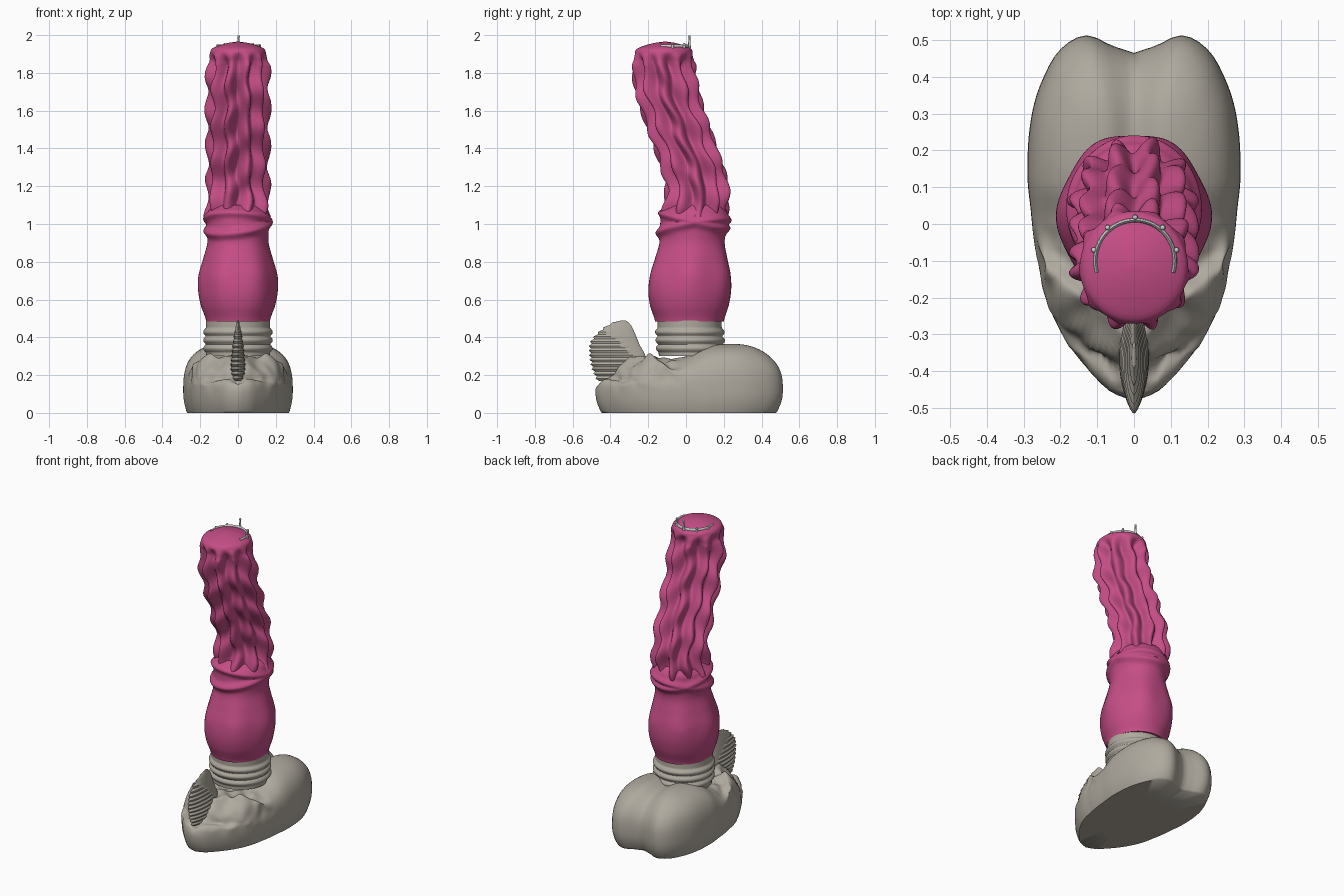
import bpy, math
from math import sin, cos, pi, exp, atan2, hypot
from mathutils import Vector, noise

if "Cube" in bpy.data.objects:
    bpy.data.objects.remove(bpy.data.objects["Cube"])


def material(name, col):
    m = bpy.data.materials.new(name)
    m.diffuse_color = (*col, 1)
    m.use_nodes = True
    m.node_tree.nodes["Principled BSDF"].inputs["Base Color"].default_value = m.diffuse_color
    return m


PINK = material("pink", (0.56, 0.075, 0.24))
STONE = material("warm_grey", (0.43, 0.40, 0.345))
PALE = material("pale", (0.85, 0.88, 0.88))


def curve(table, t):
    """Smooth interpolation through (key, value) pairs."""
    n = len(table)
    if t <= table[0][0]:
        return table[0][1]
    if t >= table[-1][0]:
        return table[-1][1]
    i = max(j for j in range(n - 1) if table[j][0] <= t)

    def slope(j):
        a, b = table[max(j - 1, 0)], table[min(j + 1, n - 1)]
        return (b[1] - a[1]) / (b[0] - a[0])
    (x0, y0), (x1, y1) = table[i], table[i + 1]
    h = x1 - x0
    u = (t - x0) / h
    return ((2*u**3 - 3*u**2 + 1) * y0 + (u**3 - 2*u**2 + u) * h * slope(i)
            + (3*u**2 - 2*u**3) * y1 + (u**3 - u**2) * h * slope(i + 1))


def finish(ob, mat, angle=40):
    ob.data.materials.append(mat)
    bpy.ops.object.select_all(action='DESELECT')
    ob.select_set(True)
    bpy.context.view_layer.objects.active = ob
    bpy.ops.object.shade_smooth_by_angle(angle=math.radians(angle))


def loft(name, rows, mat, angle=40):
    """Skin closed rings of points, capping both ends."""
    n = len(rows[0])
    verts = [p for r in rows for p in r]
    faces = [(i*n + j, i*n + (j+1) % n, (i+1)*n + (j+1) % n, (i+1)*n + j)
             for i in range(len(rows) - 1) for j in range(n)]
    faces += [tuple(range(n))[::-1], tuple(range(len(verts) - n, len(verts)))]
    me = bpy.data.meshes.new(name)
    me.from_pydata(verts, [], faces)
    ob = bpy.data.objects.new(name, me)
    bpy.context.collection.objects.link(ob)
    finish(ob, mat, angle)


def turned(name, z0, z1, steps, radius, mat, sides=96, stretch=1.0):
    """Stack of rings following the bent axis; radius(z, angle)."""
    rows = []
    for i in range(steps + 1):
        z = z0 + (z1 - z0) * i / steps
        rows.append([(radius(z, a) * cos(a), curve(AXIS, z) + radius(z, a) * sin(a) * stretch, z)
                     for a in (2*pi*j/sides for j in range(sides))])
    loft(name, rows, mat, 70)


AXIS = [(0.28, 0.027), (0.5, 0.018), (0.65, 0.02), (0.95, 0.035), (1.05, 0.045), (1.2, 0.058),
        (1.4, 0.0), (1.6, -0.07), (1.75, -0.108), (1.9, -0.118), (1.97, -0.11)]

# ribbed grey collar
turned("collar", 0.30, 0.49, 40,
       lambda z, a: 0.170 + (0.014 * abs(sin(pi * (z - 0.32) / 0.043)) if 0.32 < z < 0.449 else 0), STONE)

# smooth bulb with crossing bands on top
BULB = [(0.46, 0.165), (0.5, 0.172), (0.57, 0.195), (0.65, 0.207), (0.73, 0.203), (0.82, 0.18),
        (0.9, 0.161), (0.97, 0.162), (1.04, 0.163), (1.07, 0.155), (1.1, 0.125)]


def bulb_radius(z, a):
    band = max(exp(-((z - c - s * sin(a + o)) / 0.024) ** 2)
               for c, s, o in ((0.985, 0.04, 0.6), (1.02, -0.045, 0.2)))
    lobes = 0.006 * cos(6 * a) * max(0, 1 - abs(z - 0.72) / 0.22)
    return curve(BULB, z) + 0.021 * band + lobes


turned("bulb", 0.485, 1.1, 90, bulb_radius, PINK, stretch=1.08)

# fluted bent shaft with domed tip
SHAFT = [(1.04, 0.150), (1.15, 0.144), (1.3, 0.142), (1.6, 0.144), (1.8, 0.144), (1.86, 0.14), (1.89, 0.147),
         (1.91, 0.147), (1.93, 0.135), (1.947, 0.095), (1.957, 0.06), (1.963, 0.03), (1.966, 0.003)]


def shaft_radius(z, a):
    fade = min(1, max(0, (1.91 - z) / 0.07))
    phase = a + 0.045 * sin(2*pi*z/0.23 + 2 * sin(a)) + 0.28 * (z - 1.5) * cos(a)
    flute = cos(5 * phase) ** 2 - 0.5
    wave = 0.011 * sin(2*pi*z/0.195 + 3 * sin(2 * a))
    return curve(SHAFT, z) + fade * (0.046 * flute + wave)


turned("fluted_shaft", 1.04, 1.966, 150, shaft_radius, PINK, sides=140, stretch=1.04)

# two-lobed base
OUTLINE = [(0, .465), (.06, .485), (.13, .513), (.2, .475), (.25, .39), (.285, .25), (.29, .15), (.28, .03),
           (.262, -.1), (.24, -.2), (.195, -.3), (.12, -.4), (.065, -.455), (0, -.48)]
POLAR = [(atan2(x, y), hypot(x, y)) for x, y in OUTLINE]
HEIGHT = [(-0.48, .22), (-0.38, .24), (-0.3, .285), (-0.2, .30), (-0.1, .285), (0, .30), (0.1, .352),
          (0.2, .372), (0.35, .385), (0.5, .37)]


def base_point(a, f, g):
    t = a if a <= pi else 2*pi - a
    r = curve(POLAR, t) * f
    x, y = r * sin(a), r * cos(a)
    mid = 0.11
    if g < 0:
        return (x, y, mid * (1 + g))
    h = curve(HEIGHT, y)
    if y > 0:
        h -= 0.03 * exp(-(x / 0.05) ** 2) * min(1, y / 0.2)
    z = mid + (h - mid) * g
    # wrinkled folds across the front
    front = min(1, max(0, (0.0 - y) / 0.12)) * min(1, g * 2)
    line = (abs(x) * 0.23 - (y + 0.33) * 0.26) / 0.347
    fold = 0.024 * exp(-(line / 0.035) ** 2) - 0.022 * exp(-((line - 0.075) / 0.03) ** 2)
    p = Vector((abs(x) * 14, y * 14, z * 14))
    z += front * (fold + 0.032 * noise.noise(p))
    s = 1 + front * 0.09 * noise.noise(p * 1.1 + Vector((5, 3, 1)))
    return (x * s, y * s, z)


profile = [(0.5, -1), (0.93, -1), (0.945, -0.9), (0.975, -0.6), (0.993, -0.3)]
for i in range(33):
    q = pi / 2 * i / 33
    profile.append((cos(q) ** (2/3), sin(q) ** (2/3)))
profile += [(0.09, 1), (0.04, 1)]
loft("lobed_base", [[base_point(2*pi*j/128, f, g) for j in range(128)] for f, g in profile], STONE, 60)

# corrugated upright fin: lens-shaped slices
FRONT = [(0.17, -0.465), (0.25, -0.495), (0.37, -0.502), (0.43, -0.455), (0.47, -0.40), (0.49, -0.345)]
BACK = [(0.17, -0.22), (0.3, -0.215), (0.36, -0.245), (0.42, -0.27), (0.47, -0.295), (0.49, -0.32)]
WIDE = [(0.17, 0.026), (0.24, 0.036), (0.33, 0.030), (0.42, 0.018), (0.49, 0.004)]
rows = []
for i in range(27):
    z = 0.17 + 0.32 * i / 26
    k = 0.010 if i % 2 else -0.004
    y0, y1 = curve(FRONT, z) - k, curve(BACK, z)
    w = curve(WIDE, z) * (1 + k * 14)
    rows.append([(w * sin(b) * abs(sin(b)) ** 0.3, (y0 + y1) / 2 - (y1 - y0) / 2 * cos(b), z)
                 for b in (2*pi*j/32 for j in range(32))])
loft("ridged_fin", rows, STONE, 35)


# small half-ring with beads on the tip
def tip_point(a, lift=0.0):
    x, y = 0.108 * cos(a), -0.10 + 0.11 * sin(a)
    return Vector((x + 0.003, y, 1.937 + lift))


rows = []
for i in range(41):
    a = -0.3 + (pi + 0.6) * i / 40
    c, out = tip_point(a), Vector((cos(a), sin(a), 0))
    rows.append([c + out * 0.006 * cos(b) + Vector((0, 0, 0.014 * sin(b)))
                 for b in (2*pi*j/8 for j in range(8))])
loft("tip_half_ring", rows, PALE, 60)

for n, (a, top) in enumerate([(0.25, 0.008), (0.87, 0.014), (pi/2, 0.055), (pi - 0.87, 0.014), (pi - 0.25, 0.008)]):
    c = tip_point(a, top) + Vector((cos(a), sin(a), 0)) * 0.008
    bpy.ops.mesh.primitive_uv_sphere_add(segments=12, ring_count=8, radius=0.007, location=c)
    bpy.context.object.name = f"bead_{n}"
    finish(bpy.context.object, PALE)
    bpy.ops.mesh.primitive_cone_add(vertices=10, radius1=0.008, radius2=0.004, depth=top + 0.01,
                                    location=c - Vector((0, 0, top / 2)))
    bpy.context.object.name = f"bead_stem_{n}"
    finish(bpy.context.object, PALE)
